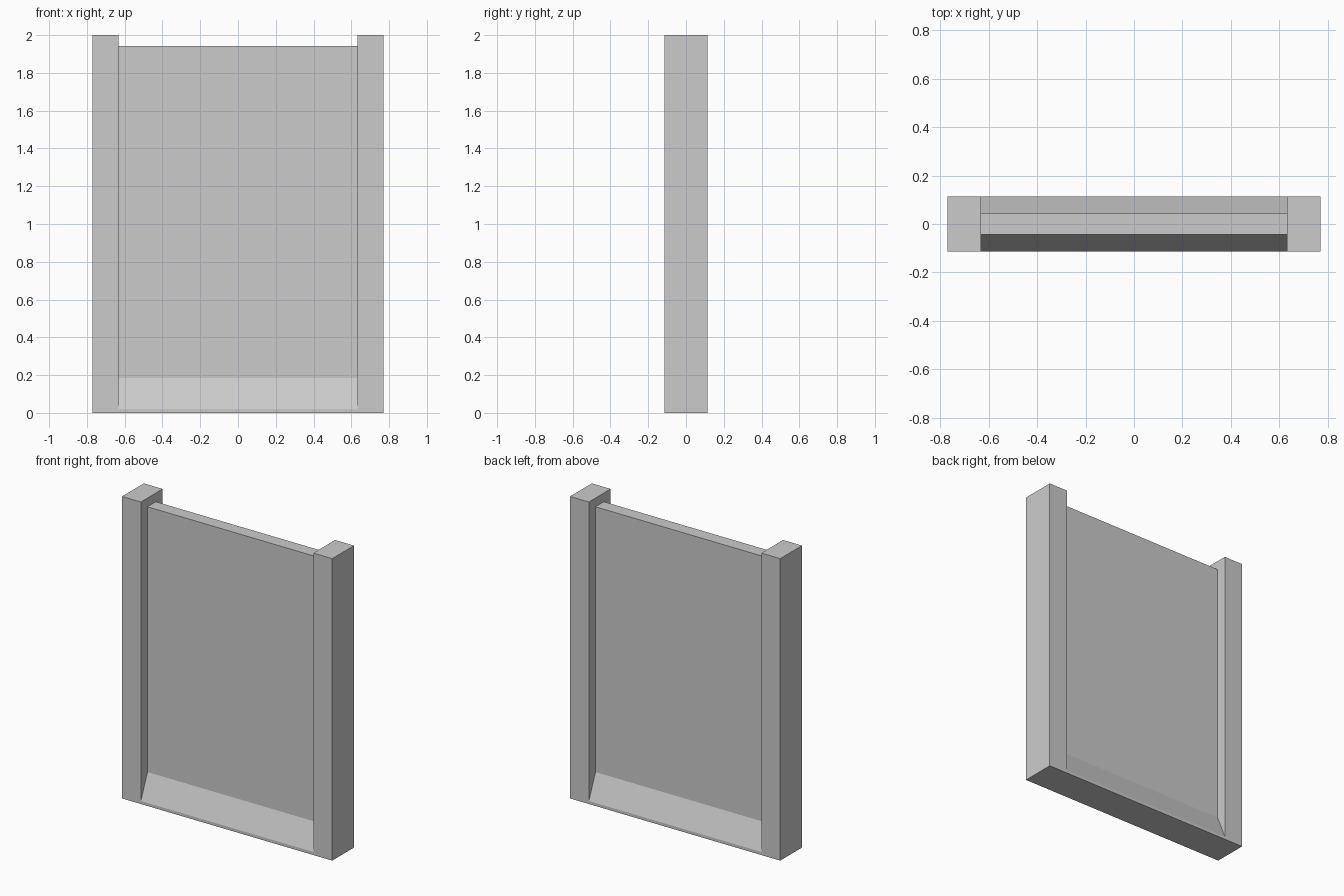
import bpy, bmesh

if "Cube" in bpy.data.objects:
    bpy.data.objects.remove(bpy.data.objects["Cube"])

HALF_W, INNER = 0.77, 0.632      # outer and inner x of the posts
HALF_D, WALL = 0.1135, 0.044     # half depth of the posts/foot and of the wall
LIP, SLOPE_TOP, WALL_TOP, POST_TOP = 0.02, 0.185, 1.942, 2.0


def prism(name, half_profile, x0, x1):
    """Extrude a front/back symmetric (y, z) half profile along x."""
    profile = half_profile + [(-y, z) for y, z in reversed(half_profile)]
    bm = bmesh.new()
    face = bm.faces.new([bm.verts.new((x0, y, z)) for y, z in profile])
    ext = bmesh.ops.extrude_face_region(bm, geom=[face])["geom"]
    bmesh.ops.translate(bm, vec=(x1 - x0, 0, 0),
                        verts=[g for g in ext if isinstance(g, bmesh.types.BMVert)])
    bmesh.ops.recalc_face_normals(bm, faces=bm.faces)
    # extrusion may leave the starting cap behind or consume it: close any hole
    bmesh.ops.holes_fill(bm, edges=[e for e in bm.edges if e.is_boundary])
    bmesh.ops.recalc_face_normals(bm, faces=bm.faces)
    mesh = bpy.data.meshes.new(name)
    bm.to_mesh(mesh)
    bm.free()
    obj = bpy.data.objects.new(name, mesh)
    bpy.context.collection.objects.link(obj)
    return obj


# Wall with a sloped foot on both sides
wall = prism("wall_panel", [(HALF_D, 0), (HALF_D, LIP), (WALL, SLOPE_TOP), (WALL, WALL_TOP)],
             -INNER, INNER)

# End posts, fused to the wall into one solid
for side in (-1, 1):
    post = prism("end_post", [(HALF_D, 0), (HALF_D, POST_TOP)], side * INNER, side * HALF_W)
    mod = wall.modifiers.new("fuse_post", "BOOLEAN")
    mod.operation, mod.solver, mod.object = "UNION", "EXACT", post
    bpy.context.view_layer.objects.active = wall
    bpy.ops.object.modifier_apply(modifier=mod.name)
    bpy.data.objects.remove(post)

# Merge the coplanar seams
bm = bmesh.new()
bm.from_mesh(wall.data)
bmesh.ops.remove_doubles(bm, verts=bm.verts, dist=1e-4)
bmesh.ops.dissolve_limit(bm, angle_limit=0.01, verts=bm.verts, edges=bm.edges)
bm.to_mesh(wall.data)
bm.free()
